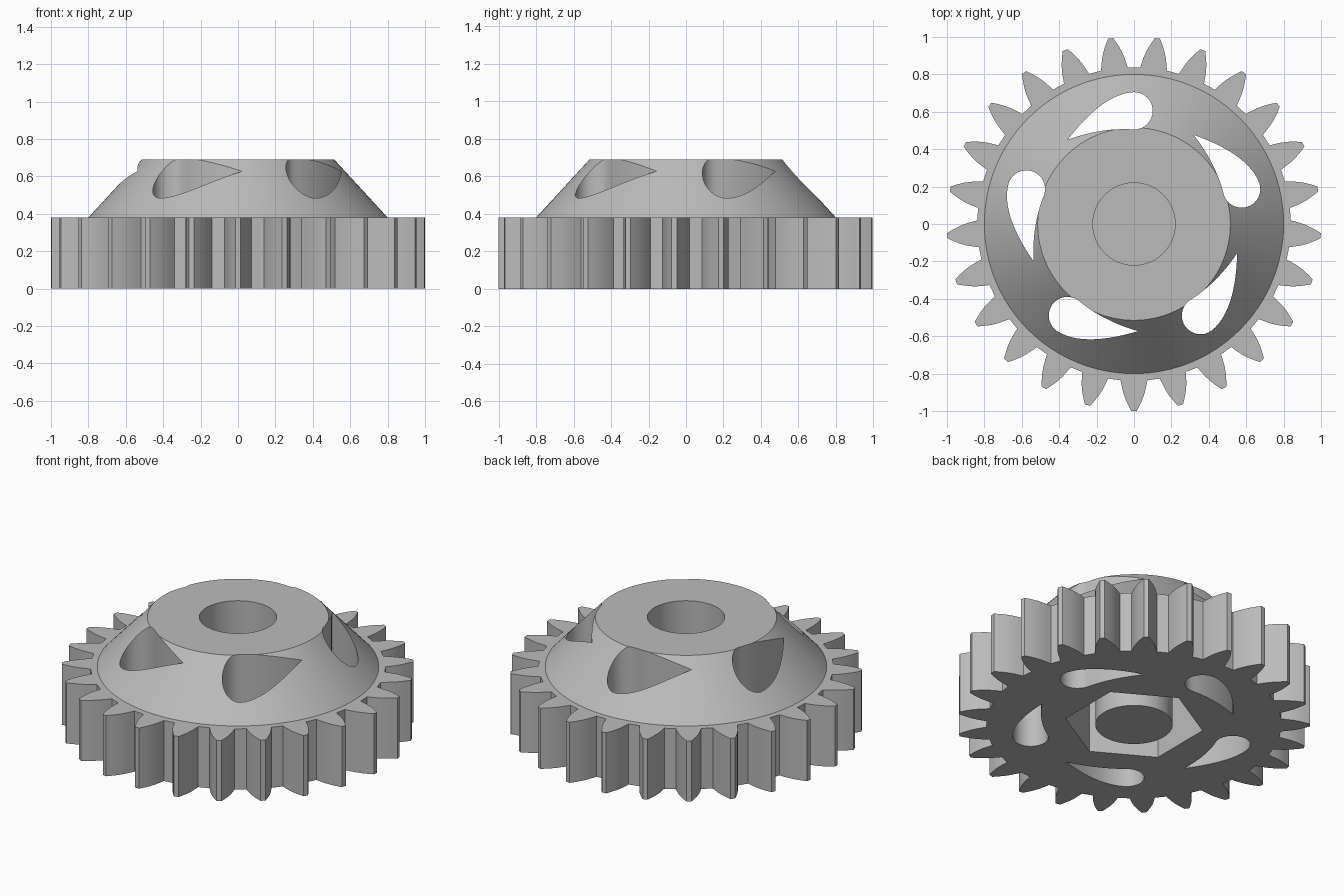
import bpy
import bmesh
from math import pi, sin, cos, radians
from mathutils import Vector, Matrix
from mathutils.geometry import interpolate_bezier

TEETH = 25
GEAR_TOP = 0.38
HUB_TOP = 0.69
BORE = 0.22

cube = bpy.data.objects.get("Cube")
if cube:
    bpy.data.objects.remove(cube)

grey = bpy.data.materials.new("plain_grey")
grey.use_nodes = True
colour = (0.5, 0.5, 0.5, 1)
grey.diffuse_color = colour
grey.node_tree.nodes["Principled BSDF"].inputs["Base Color"].default_value = colour


def circle(radius, sides, start=0.0):
    return [(radius * cos(start + 2 * pi * i / sides),
             radius * sin(start + 2 * pi * i / sides)) for i in range(sides)]


def loft(name, sections):
    """Closed solid through matching outlines, given as (outline, height)."""
    bm = bmesh.new()
    rings = [[bm.verts.new((x, y, z)) for x, y in pts] for pts, z in sections]
    bm.faces.new(rings[0])
    bm.faces.new(rings[-1])
    for low, high in zip(rings, rings[1:]):
        for i in range(len(low)):
            j = (i + 1) % len(low)
            bm.faces.new((low[i], low[j], high[j], high[i]))
    bmesh.ops.recalc_face_normals(bm, faces=bm.faces)
    mesh = bpy.data.meshes.new(name)
    bm.to_mesh(mesh)
    bm.free()
    mesh.materials.append(grey)
    obj = bpy.data.objects.new(name, mesh)
    bpy.context.collection.objects.link(obj)
    return obj


def combine(target, tool, operation):
    mod = target.modifiers.new(operation, 'BOOLEAN')
    mod.operation = operation
    mod.solver = 'EXACT'
    mod.object = tool
    bpy.context.view_layer.objects.active = target
    bpy.ops.object.modifier_apply(modifier=mod.name)
    bpy.data.objects.remove(tool)


# Toothed outline: one tooth's (radius, half width) steps, mirrored and repeated
flank = [(0.835, 0.072), (0.865, 0.066), (0.9, 0.058),
         (0.935, 0.046), (0.97, 0.03), (1.0, 0.014)]
tooth = [(r, -w) for r, w in flank] + [(r, w) for r, w in reversed(flank)]
outline = []
for k in range(TEETH):
    turn = Matrix.Rotation(2 * pi * k / TEETH - pi / 2, 2)
    outline += [tuple(turn @ Vector(p)) for p in tooth]

# Gear with conical hub
gear = loft("gear_body", [(outline, 0), (outline, GEAR_TOP)])
hub = loft("hub", [(circle(0.8, 128), 0.2), (circle(0.8, 128), GEAR_TOP),
                   (circle(0.515, 128), HUB_TOP)])
combine(gear, hub, 'UNION')

# Five curved teardrop slots, cut right through
tip = Vector((-0.355, 0.45))
crown, heel = Vector((0, 0.705)), Vector((0, 0.505))
outer = interpolate_bezier(tip, Vector((-0.24, 0.6)), Vector((-0.12, 0.7)), crown, 14)
inner = interpolate_bezier(heel, Vector((-0.12, 0.515)), Vector((-0.25, 0.49)), tip, 12)
middle = (crown + heel) / 2
bulb = [middle + 0.1 * Vector((sin(pi * i / 16), cos(pi * i / 16))) for i in range(1, 16)]
teardrop = [Vector(p[:2]) for p in list(outer) + bulb + list(inner)[:-1]]
for k in range(5):
    turn = Matrix.Rotation(radians(72 * k), 2)
    pts = [tuple(turn @ p) for p in teardrop]
    combine(gear, loft("slot_cutter", [(pts, -0.1), (pts, 0.8)]), 'DIFFERENCE')

# Bore from above, hexagonal pocket from below
bore = circle(BORE, 64)
combine(gear, loft("bore_cutter", [(bore, 0.42), (bore, 0.8)]), 'DIFFERENCE')
hexagon = circle(0.395, 6, pi / 6)
combine(gear, loft("pocket_cutter", [(hexagon, -0.1), (hexagon, 0.34)]), 'DIFFERENCE')

# Round post standing in the pocket
post = loft("centre_post", [(bore, 0), (bore, 0.36)])

for obj in (gear, post):
    bpy.ops.object.select_all(action='DESELECT')
    obj.select_set(True)
    bpy.context.view_layer.objects.active = obj
    bpy.ops.object.shade_smooth_by_angle(angle=radians(25))
